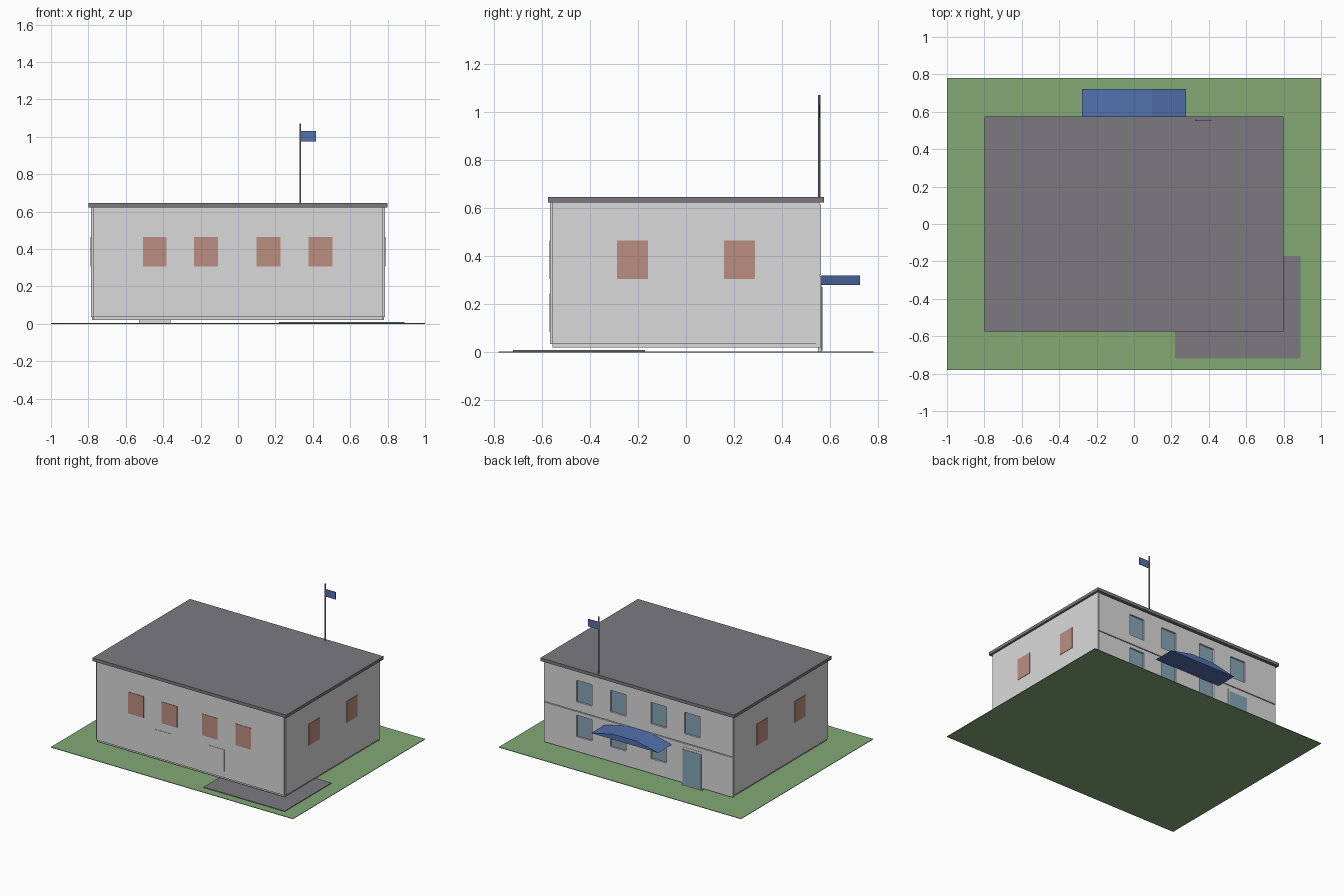
import bpy
import bmesh
from mathutils import Matrix, Vector

if "Cube" in bpy.data.objects:
    bpy.data.objects.remove(bpy.data.objects["Cube"], do_unlink=True)


def material(name, r, g, b):
    m = bpy.data.materials.new(name)
    m.use_nodes = True
    m.diffuse_color = (r, g, b, 1)
    m.node_tree.nodes["Principled BSDF"].inputs["Base Color"].default_value = (r, g, b, 1)
    return m


WALL = material("pale wall", 0.70, 0.70, 0.70)
ROOF = material("slate grey", 0.20, 0.195, 0.215)
GRASS = material("grass green", 0.23, 0.40, 0.18)
RED = material("clay red", 0.50, 0.27, 0.22)
GLASS = material("pale blue glass", 0.24, 0.38, 0.47)
BLUE = material("awning blue", 0.085, 0.165, 0.43)
POLE = material("pole grey", 0.30, 0.30, 0.30)


def add_object(name, bm, mat):
    bmesh.ops.recalc_face_normals(bm, faces=bm.faces)
    mesh = bpy.data.meshes.new(name)
    bm.to_mesh(mesh)
    bm.free()
    if mat:
        mesh.materials.append(mat)
    obj = bpy.data.objects.new(name, mesh)
    bpy.context.collection.objects.link(obj)
    return obj


def boxes(name, mat, *spans):
    """One object from boxes, each given as (x range, y range, z range)."""
    bm = bmesh.new()
    for span in spans:
        lo, hi = (Vector(c) for c in zip(*span))
        matrix = Matrix.Translation((lo + hi) / 2) @ Matrix.Diagonal((*(hi - lo), 1))
        bmesh.ops.create_cube(bm, size=1, matrix=matrix)
    return add_object(name, bm, mat)


def around(centre, width):
    return (centre - width / 2, centre + width / 2)


# Ground and paving
boxes("lawn", GRASS, ((-1, 1), (-0.78, 0.78), (0, 0.004)))
boxes("paving", ROOF, ((0.22, 0.89), (-0.72, -0.17), (0.004, 0.009)))

# Building core with slightly proud outer walls
boxes("building_core", WALL, ((-0.775, 0.775), (-0.555, 0.54), (0.02, 0.62)))
boxes("front_wall", WALL, ((-0.775, 0.775), (-0.565, -0.555), (0.035, 0.625)))
for side, name in ((-1, "right_wall"), (1, "left_wall")):
    xs = tuple(sorted((side * 0.775, side * 0.785)))
    boxes(name, WALL, (xs, (-0.555, 0.555), (0.035, 0.625)))
boxes("roof", ROOF, ((-0.8, 0.8), (-0.575, 0.575), (0.622, 0.645)))

# Window layout
W, H = 0.128, 0.16
COLUMNS = (-0.445, -0.17, 0.163, 0.44)
BACK = (-0.445, -0.17, 0.165, 0.445)
RED_Z = around(0.385, H)

# Front windows and blank panels
boxes("front_windows", RED,
      *[(around(x, W), (-0.568, -0.56), RED_Z) for x in COLUMNS])
boxes("front_blank_panels", WALL,
      *[(around(x, W), (-0.568, -0.56), around(0.165, H)) for x in (-0.225, 0.22)])

# Side windows
for side, name in ((-1, "right_windows"), (1, "left_windows")):
    xs = tuple(sorted((side * 0.78, side * 0.788)))
    boxes(name, RED, *[(xs, around(y, W), RED_Z) for y in (-0.223, 0.223)])

# Back wall in two storeys, with recessed openings
UPPER, LOWER = around(0.47, H), around(0.21, H)
upper_wall = boxes("back_upper_wall", WALL, ((-0.78, 0.78), (0.54, 0.562), (0.322, 0.615)))
lower_wall = boxes("back_lower_wall", WALL, ((-0.78, 0.78), (0.54, 0.562), (0.02, 0.316)))
openings = [(around(x, W), UPPER) for x in BACK] + [(around(x, W), LOWER) for x in BACK[1:]]
cutter = boxes("opening_cutter", None, *[(xs, (0.5, 0.6), zs) for xs, zs in openings])
cutter.hide_render = True
cutter.hide_viewport = True
cutter.display_type = "WIRE"
for wall in (upper_wall, lower_wall):
    cut = wall.modifiers.new("openings", "BOOLEAN")
    cut.operation = "DIFFERENCE"
    cut.solver = "EXACT"
    cut.object = cutter
boxes("back_windows", GLASS, *[(xs, (0.539, 0.55), zs) for xs, zs in openings])

# Back door: pale frame with a blue leaf
boxes("door_frame", WALL, (around(-0.445, 0.17), (0.55, 0.564), (0.004, 0.29)))
boxes("door_leaf", GLASS, (around(-0.445, 0.152), (0.562, 0.567), (0.008, 0.272)))

# Awning: flat centre with sloping ends
bm = bmesh.new()
profile = ((-0.277, 0.28), (0.277, 0.28), (0.095, 0.32), (-0.095, 0.32))
face = bm.faces.new([bm.verts.new((x, 0.56, z)) for x, z in profile])
extruded = bmesh.ops.extrude_face_region(bm, geom=[face], use_keep_orig=True)["geom"]
bmesh.ops.translate(bm, vec=(0, 0.163, 0),
                    verts=[v for v in extruded if isinstance(v, bmesh.types.BMVert)])
add_object("awning", bm, BLUE)

# Flagpole and flag
bm = bmesh.new()
bmesh.ops.create_cone(bm, segments=8, cap_ends=True, radius1=0.005, radius2=0.005,
                      depth=0.43, matrix=Matrix.Translation((0.333, 0.555, 0.855)))
add_object("flagpole", bm, POLE)
boxes("flag", BLUE, ((0.336, 0.418), (0.553, 0.557), (0.975, 1.03)))
